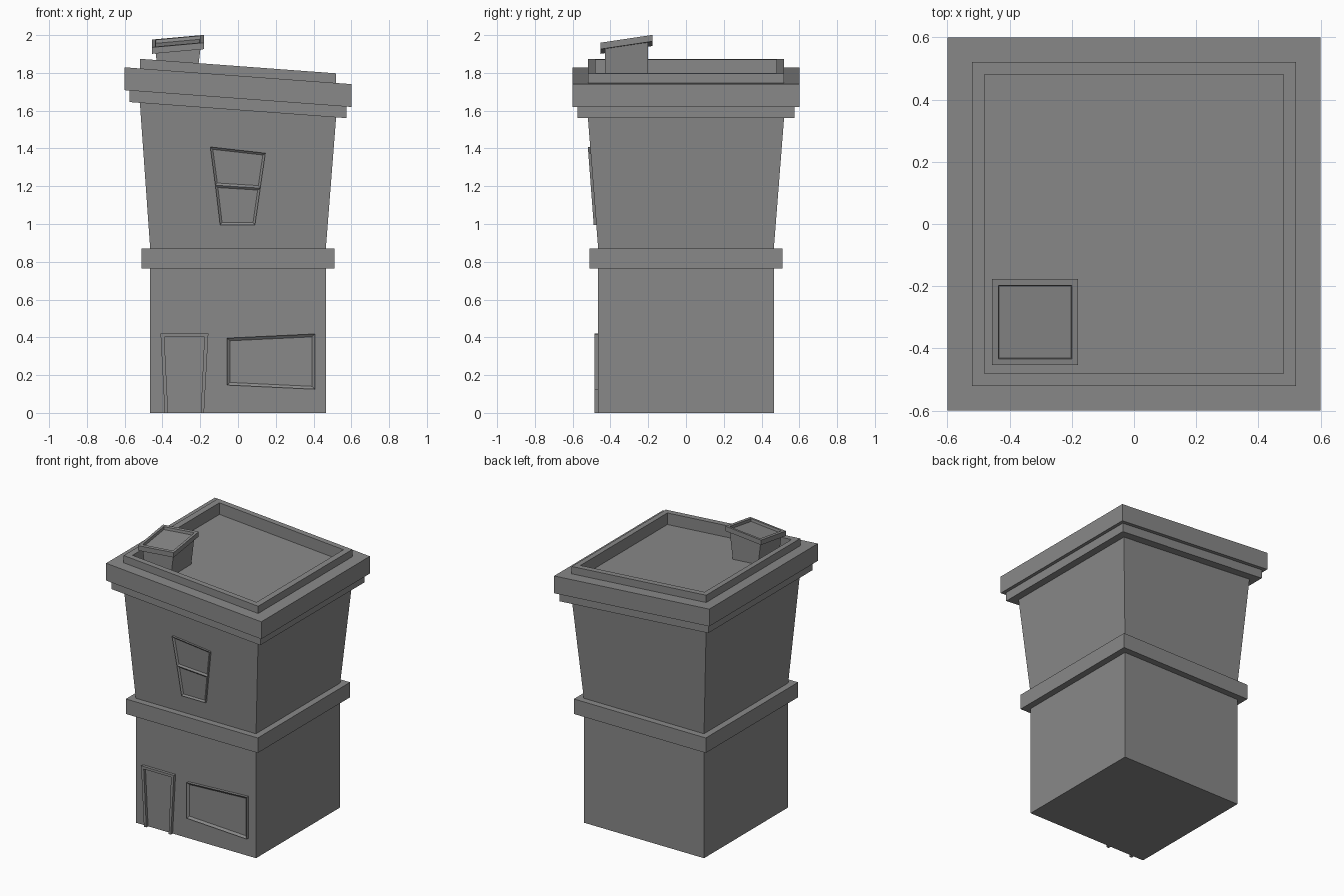
import bpy
import bmesh

cube = bpy.data.objects.get("Cube")
if cube:
    bpy.data.objects.remove(cube, do_unlink=True)

stone = bpy.data.materials.new("plain_grey")
stone.use_nodes = True
GREY = (0.25, 0.25, 0.25, 1)
stone.diffuse_color = GREY
stone.node_tree.nodes["Principled BSDF"].inputs["Base Color"].default_value = GREY


def finish(name, bm):
    bmesh.ops.recalc_face_normals(bm, faces=bm.faces)
    mesh = bpy.data.meshes.new(name)
    bm.to_mesh(mesh)
    bm.free()
    mesh.materials.append(stone)
    obj = bpy.data.objects.new(name, mesh)
    bpy.context.collection.objects.link(obj)
    return obj


def loft(name, rings, centre=(0, 0), slope=(0, 0)):
    """Join square rings (half x, half y, height) tilted by slope, capped at both ends."""
    bm = bmesh.new()
    loops = []
    for i, (hx, hy, z) in enumerate(rings):
        loop = []
        for sx, sy in ((-1, -1), (1, -1), (1, 1), (-1, 1)):
            dx, dy = sx * hx, sy * hy
            loop.append(bm.verts.new((centre[0] + dx, centre[1] + dy,
                                      z + slope[0] * dx + slope[1] * dy)))
        loops.append(loop)
    for a, b in zip(loops, loops[1:]):
        for i in range(4):
            j = (i + 1) % 4
            bm.faces.new((a[i], a[j], b[j], b[i]))
    bm.faces.new(loops[0][::-1])
    bm.faces.new(loops[-1])
    return finish(name, bm)


def lower_wall(z):
    return -0.465


def upper_wall(z):
    return -0.465 - 0.0755 * (z - 0.87)


def relief(name, points, polygons, wall, out, rim=0, sink=0):
    """Raise (x, z) polygons off the front wall; optionally sink panes inside a rim."""
    bm = bmesh.new()
    verts = [bm.verts.new((x, wall(z) - out, z)) for x, z in points]
    front = [bm.faces.new([verts[i] for i in p]) for p in polygons]
    border = [e for e in bm.edges if e.is_boundary]
    walls = bmesh.ops.extrude_edge_only(bm, edges=border)["geom"]
    for v in walls:
        if isinstance(v, bmesh.types.BMVert):
            v.co.y = wall(v.co.z) + 0.005
    bmesh.ops.recalc_face_normals(bm, faces=bm.faces)
    if front[0].normal.y > 0:
        bmesh.ops.reverse_faces(bm, faces=bm.faces)
    if rim:
        bmesh.ops.inset_individual(bm, faces=front, thickness=rim, depth=-sink,
                                   use_even_offset=True)
    # Close the hidden back
    bmesh.ops.holes_fill(bm, edges=[e for e in bm.edges if e.is_boundary])
    return finish(name, bm)


TILT = (-0.074, 0)

# Walls and the band between the floors
loft("lower_walls", [(0.465, 0.465, 0), (0.465, 0.465, 0.8)])
loft("floor_band", [(0.51, 0.51, 0.765), (0.51, 0.51, 0.87)])
upper = loft("upper_walls", [(0.465, 0.465, 0.85), (0.465, 0.465, 0.87), (0.52, 0.52, 1.61)])
for v in upper.data.vertices:
    if v.co.z > 1:
        v.co.z += TILT[0] * v.co.x

# Tilted roof: trim, cornice, parapet and sunken deck
roof = [(0.575, 1.603), (0.575, 1.664), (0.6, 1.664), (0.6, 1.785),
        (0.52, 1.785), (0.52, 1.836), (0.48, 1.836), (0.48, 1.755)]
loft("roof", [(h, h, z) for h, z in roof], slope=TILT)

# Chimney stack with a tilted tray-shaped cap
CHIMNEY = (-0.318, -0.315)
CAP_TILT = (0.09, 0.15)
loft("chimney_stack", [(0.095, 0.115, 1.74), (0.12, 0.115, 1.94)], CHIMNEY,
     slope=(0.06, 0.12))
cap = [(0.138, 1.934), (0.138, 1.968), (0.118, 1.968), (0.115, 1.95)]
loft("chimney_cap", [(h, h, z) for h, z in cap], CHIMNEY, CAP_TILT)

# Door surround: two jambs and a lintel
relief("door_frame",
       [(-0.388, 0), (-0.41, 0.42), (-0.157, 0.42), (-0.18, 0),
        (-0.37, 0), (-0.39, 0.402), (-0.178, 0.402), (-0.197, 0)],
       [(0, 4, 5, 1), (1, 5, 6, 2), (2, 6, 7, 3)], lower_wall, 0.02)

# Crooked windows
relief("shop_window", [(-0.058, 0.147), (0.407, 0.125), (0.407, 0.418), (-0.058, 0.396)],
       [(0, 1, 2, 3)], lower_wall, 0.02, 0.015, 0.012)
relief("upper_window",
       [(-0.095, 0.995), (0.09, 0.995), (0.118, 1.19), (-0.12, 1.205),
        (0.145, 1.375), (-0.147, 1.408)],
       [(0, 1, 2, 3), (3, 2, 4, 5)], upper_wall, 0.014, 0.012, 0.009)
